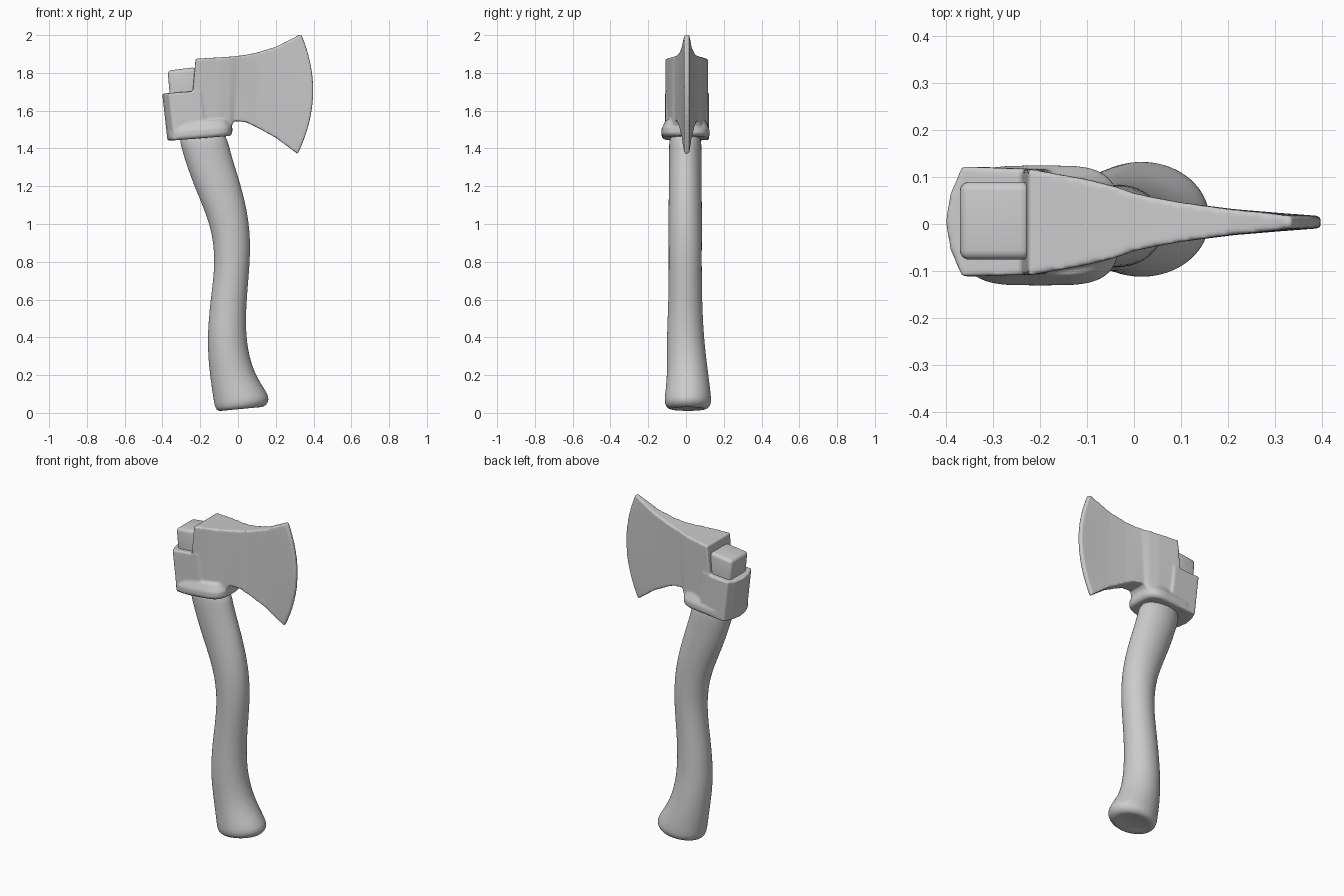
import bpy, bmesh, math
from mathutils import Vector

if "Cube" in bpy.data.objects:
    bpy.data.objects.remove(bpy.data.objects["Cube"])


def loft(bm, rings):
    """Skin a list of equal-length closed rings and cap both ends."""
    rows = [[bm.verts.new(p) for p in r] for r in rings]
    n = len(rows[0])
    for a, b in zip(rows, rows[1:]):
        for i in range(n):
            j = (i + 1) % n
            bm.faces.new((a[i], a[j], b[j], b[i]))
    bm.faces.new(rows[0][::-1])
    bm.faces.new(rows[-1])


def make_object(bm, name):
    bmesh.ops.recalc_face_normals(bm, faces=bm.faces)
    me = bpy.data.meshes.new(name)
    bm.to_mesh(me)
    bm.free()
    me.polygons.foreach_set("use_smooth", [True] * len(me.polygons))
    ob = bpy.data.objects.new(name, me)
    bpy.context.collection.objects.link(ob)
    return ob


# Handle: tilted oval rings given by left point, right point, half width
stations = [
    (-0.05, 0.022, 0.09, 0.035, 0.055),
    (-0.105, 0.003, 0.135, 0.025, 0.10),
    (-0.124, 0.03, 0.168, 0.062, 0.126),
    (-0.132, 0.08, 0.158, 0.105, 0.123),
    (-0.150, 0.20, 0.083, 0.21, 0.109),
    (-0.166, 0.38, 0.040, 0.38, 0.10),
    (-0.147, 0.60, 0.044, 0.60, 0.089),
    (-0.118, 0.80, 0.068, 0.82, 0.088),
    (-0.143, 1.00, 0.062, 1.02, 0.089),
    (-0.235, 1.20, 0.013, 1.22, 0.088),
    (-0.302, 1.40, -0.048, 1.40, 0.086),
    (-0.322, 1.50, -0.06, 1.50, 0.086),
]
bm = bmesh.new()
rings = []
for lx, lz, rx, rz, hw in stations:
    left, right = Vector((lx, 0, lz)), Vector((rx, 0, rz))
    mid, half = (left + right) / 2, (right - left) / 2
    mid.y = 0.01 if lz < 0.3 else -0.004
    rings.append([mid + half * math.cos(t) + Vector((0, hw * math.sin(t), 0))
                  for t in (math.tau * k / 24 for k in range(24))])
loft(bm, rings)
handle = make_object(bm, "handle")
handle.modifiers.new("smooth", 'SUBSURF').levels = 2
handle.modifiers["smooth"].render_levels = 2

# Head: blade, poll and collar fused with a remesh for soft sculpted joins
bm = bmesh.new()

# Blade columns: top x, top z, bottom x, bottom z, half thickness, edge bulge
columns = [
    (-0.225, 1.875, -0.26, 1.455, 0.114, 0),
    (-0.10, 1.882, -0.10, 1.465, 0.091, 0),
    (-0.04, 1.886, -0.045, 1.50, 0.076, 0),
    (0.00, 1.89, -0.02, 1.545, 0.062, 0),
    (0.04, 1.895, 0.04, 1.54, 0.053, 0),
    (0.10, 1.907, 0.10, 1.512, 0.042, 0),
    (0.20, 1.938, 0.20, 1.457, 0.028, 0.01),
    (0.28, 1.978, 0.27, 1.405, 0.02, 0.03),
    (0.334, 2.006, 0.316, 1.37, 0.013, 0.073),
]
rings = []
for xt, zt, xb, zb, h, bulge in columns:
    side = []
    for k in range(17):
        v = k / 16
        side.append((xb + (xt - xb) * v + bulge * 4 * v * (1 - v), zb + (zt - zb) * v))
    rings.append([(x, 0.004 + h, z) for x, z in side]
                 + [(x, 0.004 - h, z) for x, z in reversed(side)])
loft(bm, rings)

# Poll block with rounded back
half_outline = [(-0.402, 0.0), (-0.392, 0.06), (-0.367, 0.117), (-0.2, 0.112)]
outline = half_outline + [(x, -y) for x, y in half_outline[:0:-1]]
loft(bm, [[(x + dx, y + 0.005, z + 0.08 * (x + 0.4)) for x, y in outline]
          for z, dx in ((1.442, 0.028), (1.69, 0))])

# Flared collar around the handle
def collar_ring(z, grow):
    pts = []
    for k in range(32):
        t = math.tau * k / 32
        c, s = math.cos(t), math.sin(t)
        x = -0.2 + (0.17 + grow) * math.copysign(abs(c) ** 0.5, c)
        y = -0.003 + (0.128 + grow) * math.copysign(abs(s) ** 0.6, s)
        pts.append((x, y, z + 0.08 * (x + 0.37)))
    return pts

loft(bm, [collar_ring(z, g) for z, g in
          ((1.44, -0.012), (1.455, 0.0), (1.485, 0.0), (1.53, -0.022))])
head = make_object(bm, "axe_head")
remesh = head.modifiers.new("fuse", 'REMESH')
remesh.mode = 'VOXEL'
remesh.voxel_size = 0.006
remesh.use_smooth_shade = True
soften = head.modifiers.new("soften", 'SMOOTH')
soften.factor = 0.5
soften.iterations = 6

# Handle end showing above the poll
bm = bmesh.new()
outline = [(-0.37, -0.076), (-0.22, -0.076), (-0.22, 0.09), (-0.37, 0.09)]
loft(bm, [[(x + dx, y, z + 0.12 * (x + 0.37)) for x, y in outline]
          for z, dx in ((1.62, 0.015), (1.812, -0.003))])
end = make_object(bm, "handle_end")
bevel = end.modifiers.new("round", 'BEVEL')
bevel.width = 0.02
bevel.segments = 4
